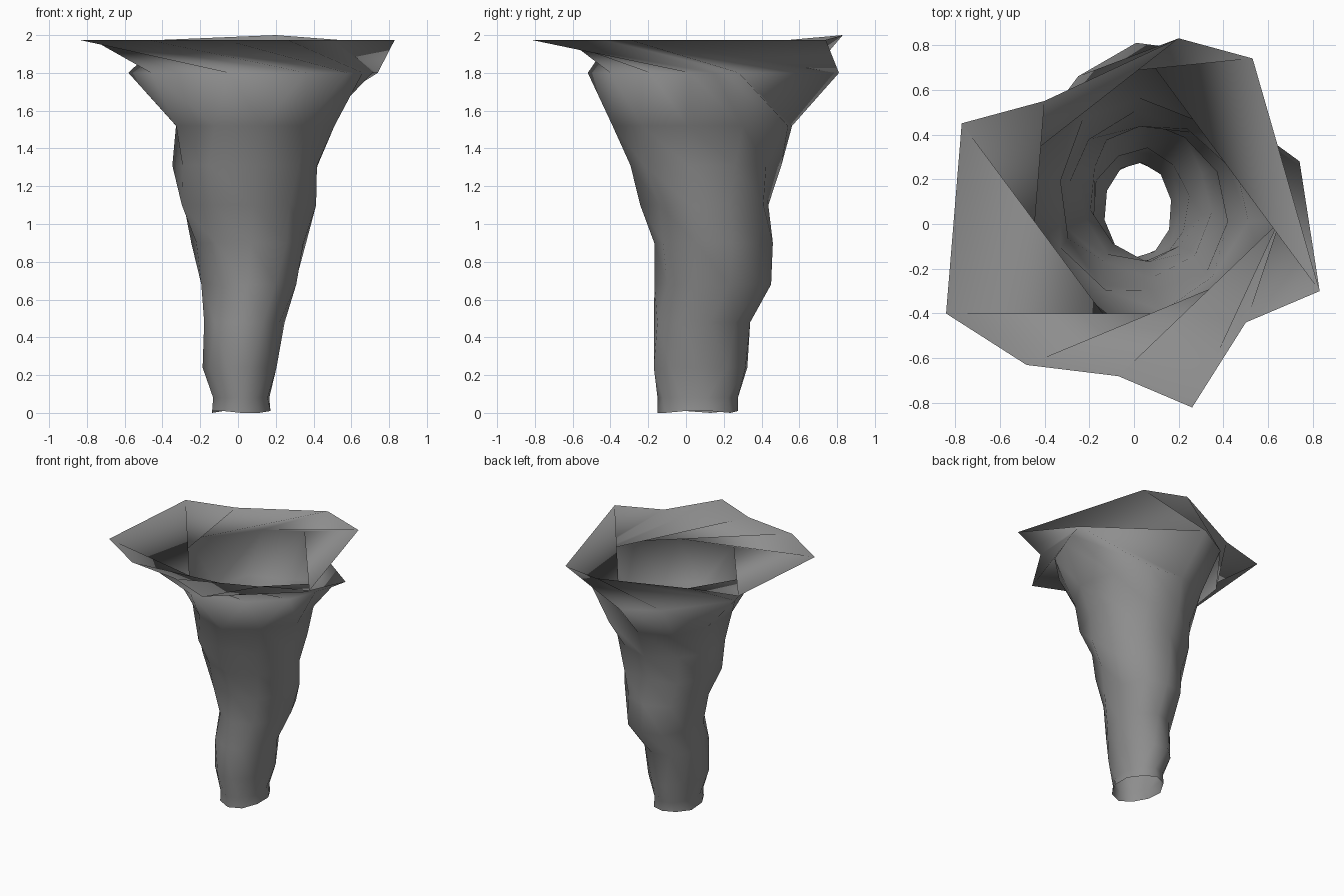
import bpy, bmesh, math

cube = bpy.data.objects.get("Cube")
if cube:
    bpy.data.objects.remove(cube)

SIDES = 10

# Flared rim and the shoulder ring below it, counter-clockwise
rim = [(.83, -.30), (.53, .74), (.20, .83), (-.40, .55), (-.77, .45),
       (-.84, -.40), (-.48, -.63), (-.07, -.68), (.26, -.82), (.50, -.44)]
shoulder = [(.74, .28), (.01, .81), (-.25, .66), (-.58, .22), (-.46, -.20),
            (-.05, -.52), (.36, -.40), (.58, -.19), (.66, .02), (.71, .15)]

# Lower funnel rings: height, x range, y range, twist in degrees
levels = [(1.52, -.34, .49, -.36, .57, 97), (1.31, -.33, .43, -.30, .48, 132),
          (1.10, -.30, .40, -.22, .44, 166), (.90, -.24, .36, -.17, .44, 200),
          (.68, -.19, .31, -.15, .45, 232), (.48, -.18, .24, -.17, .33, 262),
          (.24, -.18, .20, -.175, .325, 286), (.08, -.13, .165, -.145, .27, 300),
          (.01, -.14, .175, -.145, .27, 306)]


def oval_ring(bm, z, x0, x1, y0, y1, twist):
    ring = []
    for i in range(SIDES):
        a = math.radians(twist + 360 * i / SIDES)
        r = 1.03 + (.04 if i % 2 else -.04) * min(1, z)
        ring.append(bm.verts.new(((x0 + x1) / 2 + r * (x1 - x0) / 2 * math.cos(a),
                                  (y0 + y1) / 2 + r * (y1 - y0) / 2 * math.sin(a), z)))
    return ring


def bridge(bm, top, low, long_diagonal):
    for i in range(SIDES):
        j = (i + 1) % SIDES
        a, b, c, d = top[i], top[j], low[j], low[i]
        for tri in ([(a, d, c), (a, c, b)] if long_diagonal else [(a, d, b), (b, d, c)]):
            bm.faces.new(tri)


# Open twisted funnel
bm = bmesh.new()
rings = [[bm.verts.new((x, y, 2.0 if y > .8 else 1.975)) for x, y in rim],
         [bm.verts.new((x, y, 1.8)) for x, y in shoulder]]
rings += [oval_ring(bm, *lv) for lv in levels]
for v in rings[-1][::3]:
    v.co.z = 0
for k in range(len(rings) - 1):
    bridge(bm, rings[k], rings[k + 1], k == 0)
for f in bm.faces:
    f.smooth = True

mesh = bpy.data.meshes.new("twisted_funnel")
bm.to_mesh(mesh)
bm.free()
funnel = bpy.data.objects.new("twisted_funnel", mesh)
bpy.context.collection.objects.link(funnel)

# Plain grey surface
grey = bpy.data.materials.new("storm_grey")
grey.use_nodes = True
grey.diffuse_color = (.27, .27, .27, 1)
grey.node_tree.nodes["Principled BSDF"].inputs["Base Color"].default_value = (.27, .27, .27, 1)
mesh.materials.append(grey)
